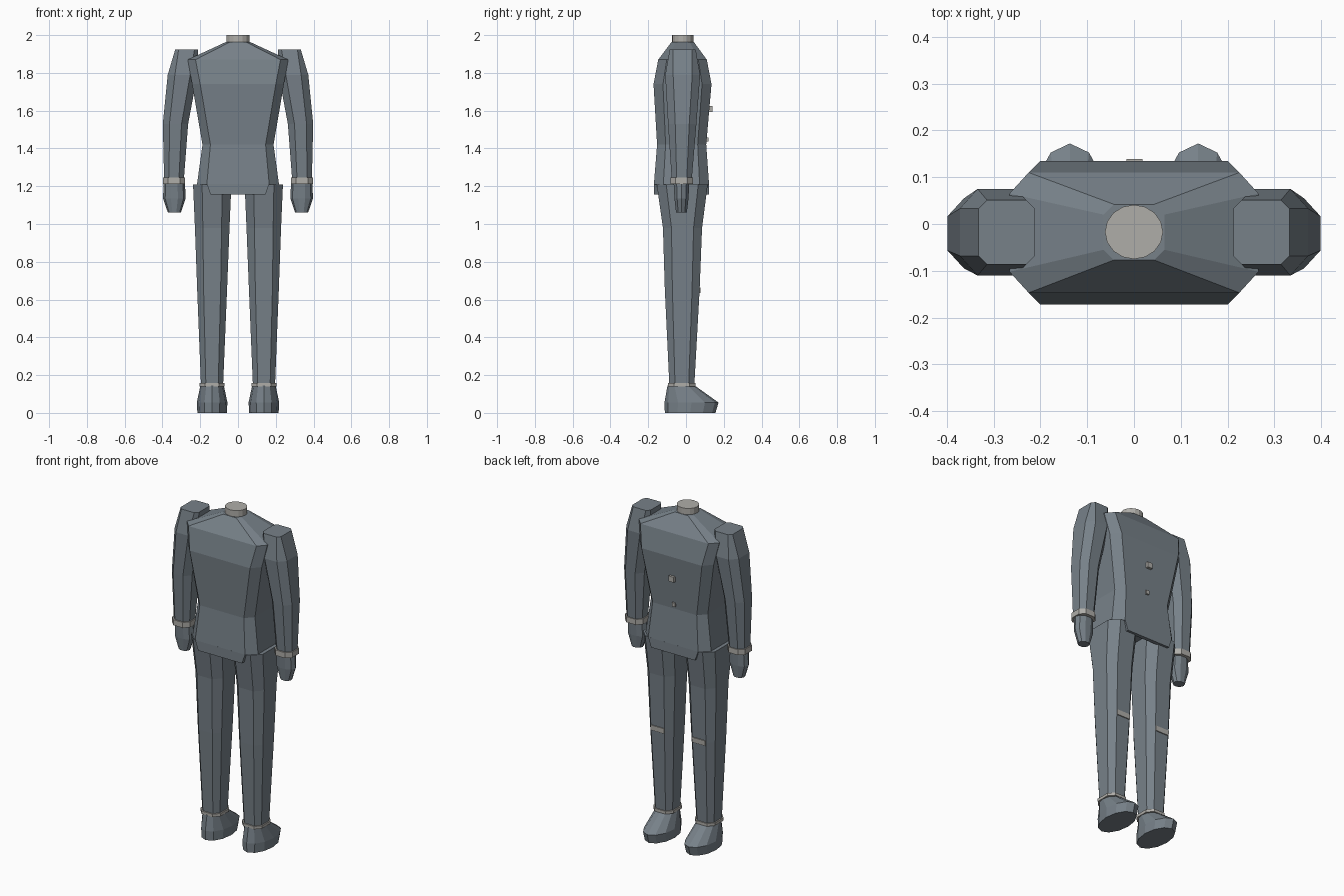
import bpy, bmesh, math


def material(name, r, g, b):
    m = bpy.data.materials.new(name)
    m.diffuse_color = (r, g, b, 1)
    return m


SLATE = material("slate_cloth", 0.185, 0.22, 0.25)
PALE = material("pale_trim", 0.43, 0.42, 0.395)


def octagon(z, x0, x1, y0, y1, cx=0.0, cy=0.0):
    """Rectangle with chamfered corners at height z."""
    return [(x0 + cx, y0, z), (x1 - cx, y0, z), (x1, y0 + cy, z), (x1, y1 - cy, z),
            (x1 - cx, y1, z), (x0 + cx, y1, z), (x0, y1 - cy, z), (x0, y0 + cy, z)]


def rect(z, x0, x1, y0, y1):
    return [(x0, y0, z), (x1, y0, z), (x1, y1, z), (x0, y1, z)]


def ellipse(z, x, y, rx, ry, n):
    return [(x + rx * math.cos(2 * math.pi * i / n),
             y + ry * math.sin(2 * math.pi * i / n), z) for i in range(n)]


def loft(name, rings, mat, side=1):
    """Skin a stack of rings into a closed solid; side=-1 mirrors in x."""
    bm = bmesh.new()
    vs = [[bm.verts.new((x * side, y, z)) for x, y, z in r] for r in rings]
    n = len(rings[0])
    for a, b in zip(vs, vs[1:]):
        for i in range(n):
            j = (i + 1) % n
            bm.faces.new((a[i], a[j], b[j], b[i]))
    bm.faces.new(vs[0])
    bm.faces.new(vs[-1])
    bmesh.ops.recalc_face_normals(bm, faces=bm.faces)
    me = bpy.data.meshes.new(name)
    bm.to_mesh(me)
    bm.free()
    me.materials.append(mat)
    ob = bpy.data.objects.new(name, me)
    bpy.context.collection.objects.link(ob)
    return ob


# Jacket body: height, half width, back y, front y, chamfers
body = [(1.21, 0.217, -0.170, 0.122, 0.052, 0.05),
        (1.42, 0.188, -0.153, 0.107, 0.042, 0.045),
        (1.74, 0.243, -0.172, 0.135, 0.043, 0.05),
        (1.87, 0.266, -0.147, 0.110, 0.041, 0.045),
        (1.963, 0.065, -0.077, 0.042, 0.022, 0.022)]
loft("jacket_body", [octagon(z, -w, w, y0, y1, cx, cy)
                     for z, w, y0, y1, cx, cy in body], SLATE)

# Jacket hem flaps, front and back
for name, y0, y1 in (("hem_flap_toe_side", 0.10, 0.122), ("hem_flap_heel_side", -0.17, -0.148)):
    loft(name, [rect(1.155, -0.145, 0.145, y0, y1),
                rect(1.212, -0.165, 0.165, y0, y1)], SLATE)

# Neck stub
loft("neck", [ellipse(z, 0, -0.017, 0.062, 0.058, 16) for z in (1.94, 2.0)], PALE)

# Buttons
loft("upper_button", [rect(z, -0.016, 0.018, 0.11, 0.139) for z in (1.592, 1.624)], PALE)
loft("lower_button", [rect(z, -0.009, 0.011, 0.10, 0.119) for z in (1.436, 1.459)], PALE)

for side, tag in ((1, "right"), (-1, "left")):
    # Sleeve
    loft(tag + "_sleeve", [
        octagon(1.23, 0.287, 0.391, -0.075, 0.030, 0.026, 0.026),
        octagon(1.53, 0.264, 0.398, -0.095, 0.055, 0.035, 0.038),
        octagon(1.79, 0.215, 0.372, -0.110, 0.075, 0.038, 0.042),
        octagon(1.925, 0.212, 0.332, -0.086, 0.051, 0.018, 0.018)], SLATE, side)
    # Cuff
    loft(tag + "_cuff", [octagon(z, 0.280, 0.398, -0.083, 0.036, 0.028, 0.028)
                         for z in (1.213, 1.246)], PALE, side)
    # Hand
    loft(tag + "_hand", [
        ellipse(1.06, 0.337, -0.024, 0.034, 0.030, 10),
        ellipse(1.135, 0.337, -0.024, 0.060, 0.039, 10),
        ellipse(1.225, 0.337, -0.024, 0.056, 0.044, 10)], SLATE, side)
    # Trouser leg
    loft(tag + "_trouser_leg", [
        octagon(0.145, 0.079, 0.196, -0.088, 0.044, 0.026, 0.030),
        octagon(0.65, 0.058, 0.216, -0.112, 0.072, 0.034, 0.040),
        octagon(0.98, 0.045, 0.228, -0.122, 0.085, 0.042, 0.045),
        octagon(1.21, 0.035, 0.238, -0.155, 0.115, 0.048, 0.050)], SLATE, side)
    # Knee band on the toe-side face
    loft(tag + "_knee_band", [rect(0.635, 0.093, 0.181, 0.066, 0.077),
                              rect(0.665, 0.092, 0.182, 0.067, 0.078)], PALE, side)
    # Ankle trim
    loft(tag + "_ankle_trim", [octagon(z, 0.071, 0.204, -0.096, 0.051, 0.03, 0.033)
                               for z in (0.141, 0.158)], PALE, side)
    # Shoe
    loft(tag + "_shoe", [
        ellipse(0.0, 0.137, 0.022, 0.078, 0.134, 12),
        ellipse(0.055, 0.137, 0.029, 0.081, 0.143, 12),
        ellipse(0.145, 0.137, -0.026, 0.062, 0.072, 12)], SLATE, side)
